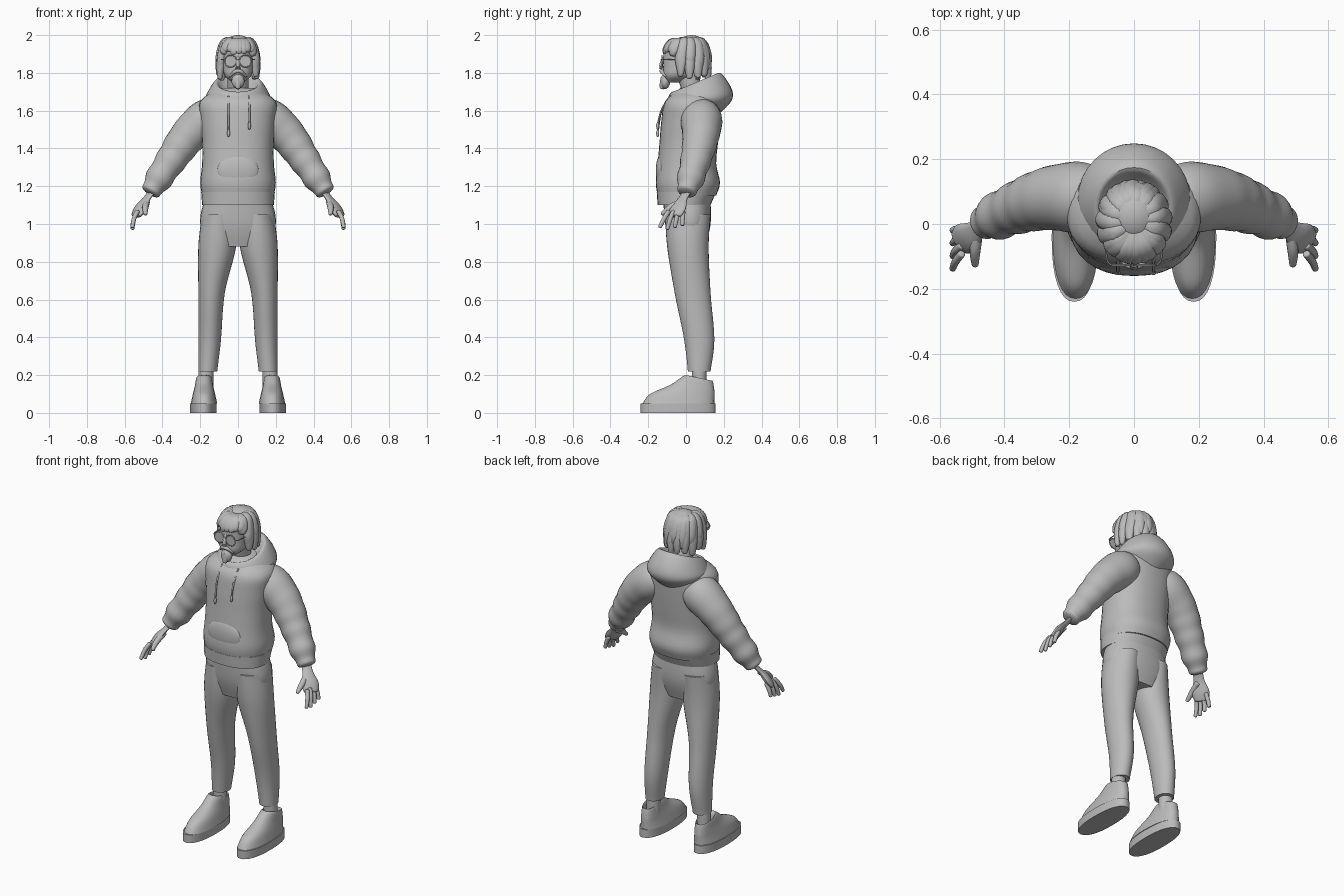
import bpy, bmesh, math
from mathutils import Vector

if "Cube" in bpy.data.objects:
    bpy.data.objects.remove(bpy.data.objects["Cube"])

GREY = (0.5, 0.5, 0.5, 1)
clay = bpy.data.materials.new("plain_grey")
clay.use_nodes = True
clay.diffuse_color = GREY
clay.node_tree.nodes["Principled BSDF"].inputs["Base Color"].default_value = GREY


def sample(keys, t):
    """Smooth value at t along evenly spaced keys."""
    last = len(keys) - 1
    i = min(int(t * last), max(last - 1, 0))
    f = t * last - i
    before, start, end, after = (keys[min(max(i + k, 0), last)] for k in range(-1, 3))
    slope_in, slope_out = (end - before) / 2, (after - start) / 2
    bend = 3 * (end - start) - 2 * slope_in - slope_out
    return start + f * (slope_in + f * (bend + f * (slope_in + slope_out - 2 * (end - start))))


def finish(ob, name):
    ob.name = name
    ob.data.materials.append(clay)
    ob.data.shade_smooth()
    ob.data.set_sharp_from_angle(angle=math.radians(45))


def skin(name, rings, mirror):
    """Join rings of points into a closed surface."""
    bm = bmesh.new()
    loops = [[bm.verts.new(point) for point in ring] for ring in rings]
    for lower, upper in zip(loops, loops[1:]):
        for i in range(len(lower)):
            bm.faces.new((lower[i - 1], lower[i], upper[i], upper[i - 1]))
    bm.faces.new(loops[0])
    bm.faces.new(loops[-1])
    bmesh.ops.recalc_face_normals(bm, faces=bm.faces)
    mesh = bpy.data.meshes.new(name)
    bm.to_mesh(mesh)
    bm.free()
    ob = bpy.data.objects.new(name, mesh)
    bpy.context.collection.objects.link(ob)
    finish(ob, name)
    if mirror:
        ob.modifiers.new("other_side", 'MIRROR').use_mirror_merge = False


def loft(name, width, front, back, height, rise=(0,), centre=(0,), square=2.3, mirror=False, steps=24, sides=32):
    """Stacked ovals; each list runs from the first ring to the last."""
    rings = []
    for step in range(steps + 1):
        x, half, near, far, z, lift = (sample(keys, step / steps)
                                       for keys in (centre, width, front, back, height, rise))
        ring = []
        for side in range(sides):
            angle = math.tau * side / sides
            u, v = (math.copysign(abs(w) ** (2 / square), w) for w in (math.cos(angle), math.sin(angle)))
            depth = (v + 1) / 2
            ring.append((x + half * u, near + (far - near) * depth, z + lift * depth))
        rings.append(ring)
    skin(name, rings, mirror)


def tube(name, points, radii, flat=1, fold=0, mirror=False, steps=24, sides=14):
    """Round-ended tube along a smooth path, with optional cloth folds."""
    def at(t):
        return Vector([sample(axis, t) for axis in zip(*points)])
    rings = []
    for step in range(steps + 1):
        t = (1 - math.cos(math.pi * step / steps)) / 2
        turn = (at(min(t + .01, 1)) - at(max(t - .01, 0))).to_track_quat('Z', 'Y')
        end = max(.1, math.sqrt(1 - (2 * t - 1) ** 20))
        r = end * (sample(radii, t) + fold * t * t * math.sin(40 * t))
        angles = [math.tau * side / sides for side in range(sides)]
        rings.append([at(t) + turn @ Vector((r * math.cos(a), flat * r * math.sin(a), 0)) for a in angles])
    skin(name, rings, mirror)


def ball(name, place, size):
    bpy.ops.mesh.primitive_uv_sphere_add(segments=32, ring_count=20, location=place)
    bpy.context.object.scale = size
    finish(bpy.context.object, name)


# Hooded top with a ribbed hem
loft("hoodie_hem", width=[.19, .195], front=[-.15, -.155], back=[.13, .16], height=[1.1, 1.17])
loft("hoodie_body",
     width=[.19, .2, .19, .19, .2, .2, .1],
     front=[-.15, -.16, -.15, -.14, -.13, -.11, -.03],
     back=[.16, .18, .16, .17, .18, .18, .13],
     height=[1.15, 1.72])
loft("hood",
     width=[.1, .17, .16, .12, .09, .05],
     front=[-.05, -.09, -.09, -.07, -.05, -.03],
     back=[.16, .24, .24, .18, .14, .08],
     height=[1.62, 1.65, 1.68, 1.7, 1.68, 1.64],
     rise=[-.05, 0, .04, .1, .08, .05], square=2)
ball("front_pocket", (0, -.13, 1.28), (.11, .03, .09))
for x, end in ((-.05, 1.48), (.06, 1.52)):
    tube("drawstring", [(x, -.08, 1.68), (x, -.13, 1.6), (x, -.15, end)], [.005], sides=8)
    ball("drawstring_tip", (x, -.15, end), (.008, .008, .02))

# Sleeves with bunched folds towards the cuff
tube("sleeves", [(.1, .08, 1.6), (.25, .08, 1.48), (.36, .05, 1.33), (.47, 0, 1.16)],
     [.09, .11, .1, .09, .08, .07, .05], fold=.006, mirror=True, steps=48, sides=24)

# Hands
tube("palms", [(.45, .01, 1.18), (.5, -.03, 1.11), (.54, -.06, 1.04)], [.03, .03, .05, .04], flat=.4, mirror=True)
for i, name in enumerate(("index", "middle", "ring", "little")):
    root, tip = .025 * i - .09, .04 * i - .14
    tube(name + "_fingers", [(.53, root, 1.07), (.55, (root + tip) / 2, 1.03), (.56, tip, .97 + .01 * abs(i - 1))],
         [.012, .012, .01], mirror=True)
tube("thumbs", [(.48, -.02, 1.12), (.49, -.08, 1.09), (.49, -.13, 1.05)], [.015, .017, .01], mirror=True)

# Trousers
loft("trouser_hips", width=[.18, .2, .15], front=[-.12, -.11, -.08], back=[.13, .13, .1], height=[1.12, .88])
loft("trouser_legs",
     centre=[.1, .11, .14, .15, .16],
     width=[.09, .1, .07, .06, .05],
     front=[-.11, -.1, -.06, -.01, .01],
     back=[.13, .12, .13, .15, .13],
     height=[1.05, .22], square=2, mirror=True)

# Ankles and shoes
tube("ankles", [(.17, .07, .3), (.17, .07, .1)], [.04], mirror=True)
loft("shoe_soles", centre=[.184], width=[.07], front=[-.24], back=[.157], height=[0, .05], mirror=True, steps=2)
loft("shoe_uppers",
     centre=[.18],
     width=[.07, .06, .05, .04, .03],
     front=[-.23, -.19, -.08, 0, .02],
     back=[.15, .15, .13],
     height=[.05, .1, .15, .2, .15],
     rise=[0, -.01, -.03, -.03, -.01], mirror=True)

# Head, neck and face
tube("neck", [(0, .06, 1.62), (0, 0, 1.82)], [.055], sides=24)
loft("head",
     width=[.03, .07, .08, .08, .08, .04],
     front=[-.1, -.12, -.12, -.12, -.11, -.05],
     back=[-.03, .04, .08, .1, .1, .06],
     height=[1.75, 1.98])
tube("nose", [(0, -.11, 1.89), (0, -.13, 1.85), (0, -.13, 1.82)], [.008, .01, .013])
ball("goatee", (0, -.11, 1.755), (.034, .026, .04))
tube("goatee_tip", [(0, -.11, 1.77), (0, -.13, 1.715)], [.026, .02, .01])
tube("moustache", [(x, -.13 + 12 * x * x, 1.81 - 16 * x * x) for x in (-.045, -.02, 0, .02, .045)],
     [.004, .01, .01, .01, .004])

# Round glasses
for side in (-1, 1):
    place = dict(location=(.039 * side, -.127, 1.862), rotation=(math.pi / 2, 0, 0))
    bpy.ops.mesh.primitive_torus_add(major_radius=.031, minor_radius=.003, minor_segments=8, **place)
    finish(bpy.context.object, "glasses_rim")
    bpy.ops.mesh.primitive_cylinder_add(radius=.03, depth=.003, **place)
    finish(bpy.context.object, "glasses_lens")
tube("glasses_arms", [(.07, -.127, 1.87), (.085, -.1, 1.87), (.087, .02, 1.87)], [.003], mirror=True, sides=6)
tube("glasses_bridge", [(-.01, -.128, 1.87), (0, -.132, 1.872), (.01, -.128, 1.87)], [.003], sides=6)

# Wavy hair: a cap under two tiers of swirling locks, short over the brow
ball("hair_cap", (0, .028, 1.9), (.1, .102, .1))
for tier, count in enumerate((15, 13)):
    for k in range(count):
        angle = math.tau * (k + tier / 2) / count - math.pi / 2
        brow = math.sin(angle) < -.6
        tip = (1.9 if brow else 1.77 + .05 * tier) + .012 * math.sin(k * 2.4)
        path = []
        for reach, z in ((.02, 1.965), (.07, 1.96), (.095, (1.94 + tip) / 2), (.1, tip)):
            swirl = angle + .3 - 3 * reach
            path.append((reach * math.cos(swirl), 1.13 * reach * math.sin(swirl) + .006, z))
        tube("hair_lock", path, [.02, .03, .03, .015], flat=.8)
